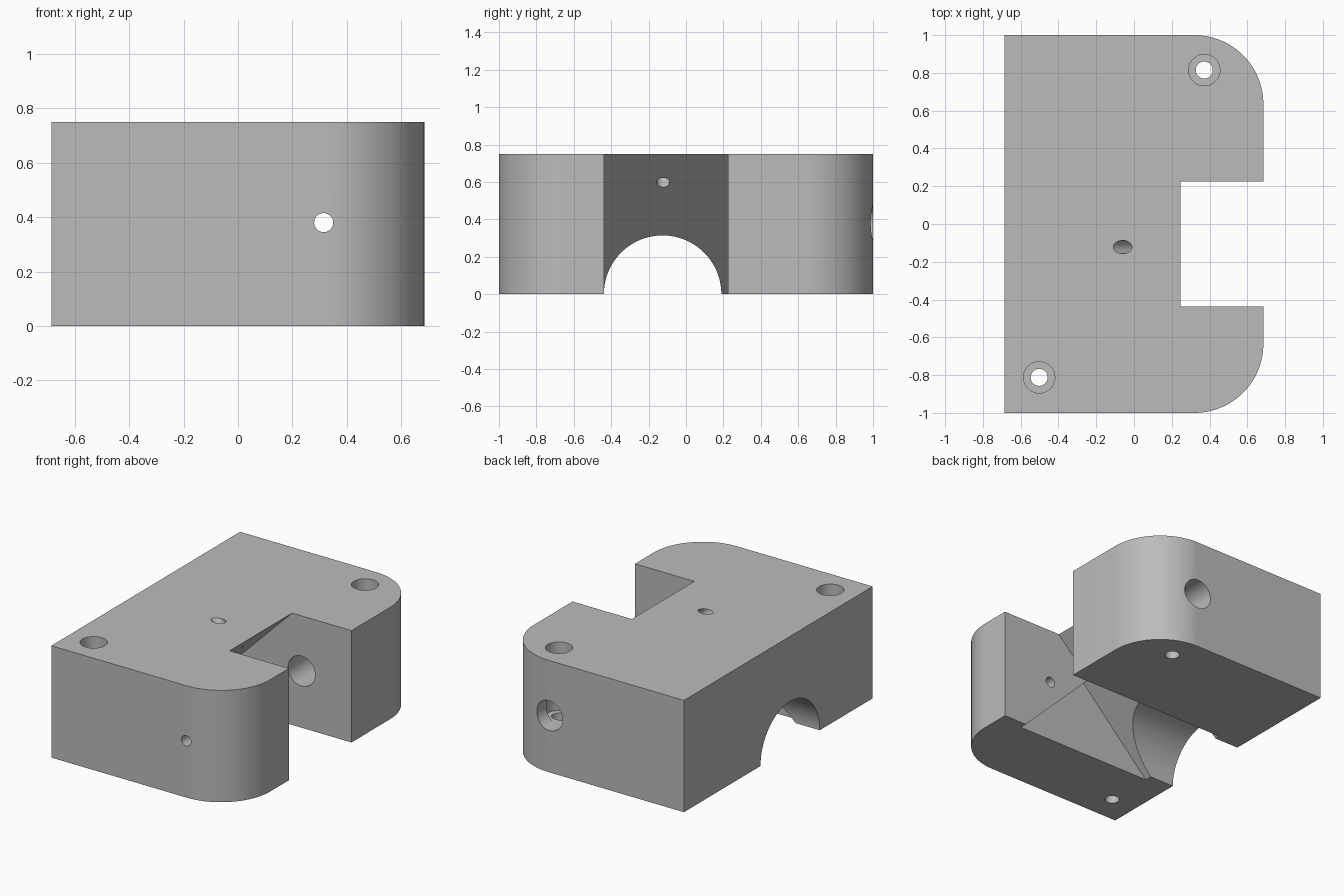
import bpy
import bmesh
import math
from mathutils import Vector

cube = bpy.data.objects.get("Cube")
if cube:
    bpy.data.objects.remove(cube, do_unlink=True)

HX, HY, TOP = 0.685, 1.0, 0.75
CORNER = 0.365
SLOT_FRONT, SLOT_BACK = -0.438, 0.224
SLOT_TOP_X = 0.245

grey = bpy.data.materials.new("plain grey")
grey.use_nodes = True
color = (0.5, 0.5, 0.5, 1)
grey.diffuse_color = color
grey.node_tree.nodes["Principled BSDF"].inputs["Base Color"].default_value = color


def prism(name, points, offset):
    """Extrude a closed planar outline by an offset vector."""
    bm = bmesh.new()
    face = bm.faces.new([bm.verts.new(p) for p in points])
    moved = bmesh.ops.extrude_face_region(bm, geom=[face])["geom"]
    bmesh.ops.translate(bm, vec=offset,
                        verts=[v for v in moved if isinstance(v, bmesh.types.BMVert)])
    bmesh.ops.recalc_face_normals(bm, faces=bm.faces)
    mesh = bpy.data.meshes.new(name)
    bm.to_mesh(mesh)
    bm.free()
    obj = bpy.data.objects.new(name, mesh)
    bpy.context.collection.objects.link(obj)
    mesh.materials.append(grey)
    return obj


def rod(name, start, end, radius, sides=48):
    """Cylinder between two points."""
    start, end = Vector(start), Vector(end)
    axis = end - start
    turn = axis.to_track_quat('Z', 'Y')
    ring = [start + turn @ Vector((radius * math.cos(a), radius * math.sin(a), 0))
            for a in (math.tau * (i + 0.5) / sides for i in range(sides))]
    return prism(name, ring, axis)


def side_profile(name, points, y0, y1):
    return prism(name, [(x, y0, z) for x, z in points], (0, y1 - y0, 0))


# Block with two rounded corners on the +x side
outline = [(-HX, HY, 0), (-HX, -HY, 0)]
for sign, first in ((-1, -90), (1, 0)):
    for i in range(25):
        a = math.radians(first + 90 * i / 24)
        outline.append((HX - CORNER + CORNER * math.cos(a),
                        sign * (HY - CORNER) + CORNER * math.sin(a), 0))
block = prism("mount_block", outline, (0, 0, TOP))

# Slot with a 45 degree back wall, running out past the top and bottom
slant = SLOT_TOP_X - TOP
cutters = [side_profile("slot_cutter",
                        [(slant - 0.2, -0.2), (1, -0.2), (1, 1), (SLOT_TOP_X, 1),
                         (SLOT_TOP_X, TOP)], SLOT_FRONT, SLOT_BACK)]

# Wider seat for a tilted plate, recessed into the front wall of the slot
seat_z = 0.51
seat_x = slant + seat_z
drop = seat_z + 0.1
cutters.append(side_profile("seat_cutter",
                            [(seat_x, seat_z), (seat_x + drop, -0.1),
                             (seat_x - drop, -0.1)], -0.487, -0.3))

# Half round channel along the underside
cutters.append(rod("channel_cutter", (-1, -0.125, 0), (0.6, -0.125, 0), 0.314, 96))

# Tilted hole square to the slanted wall
cutters.append(rod("tilted_hole_cutter", (-0.16, -0.122, 0.85), (0.2, -0.122, 0.49), 0.035))

# Narrow front bore and wide back bore on one axis
cutters.append(rod("front_bore_cutter", (0.315, -1.2, 0.38), (0.315, -0.2, 0.38), 0.035))
cutters.append(rod("back_bore_cutter", (0.315, 0, 0.38), (0.315, 1.2, 0.38), 0.1))

# Counterbored screw holes
for x, y in ((0.372, 0.815), (-0.502, -0.812)):
    cutters.append(rod("screw_hole_cutter", (x, y, -0.1), (x, y, 0.6), 0.045))
    cutters.append(rod("counterbore_cutter", (x, y, 0.29), (x, y, 0.9), 0.083))

bpy.ops.object.select_all(action='DESELECT')
bpy.context.view_layer.objects.active = block
block.select_set(True)
for cutter in cutters:
    cutter.hide_render = True
    mod = block.modifiers.new(cutter.name, 'BOOLEAN')
    mod.operation = 'DIFFERENCE'
    mod.solver = 'EXACT'
    mod.object = cutter
    bpy.ops.object.modifier_apply(modifier=mod.name)
    bpy.data.objects.remove(cutter, do_unlink=True)

bpy.ops.object.shade_smooth_by_angle(angle=math.radians(30))
